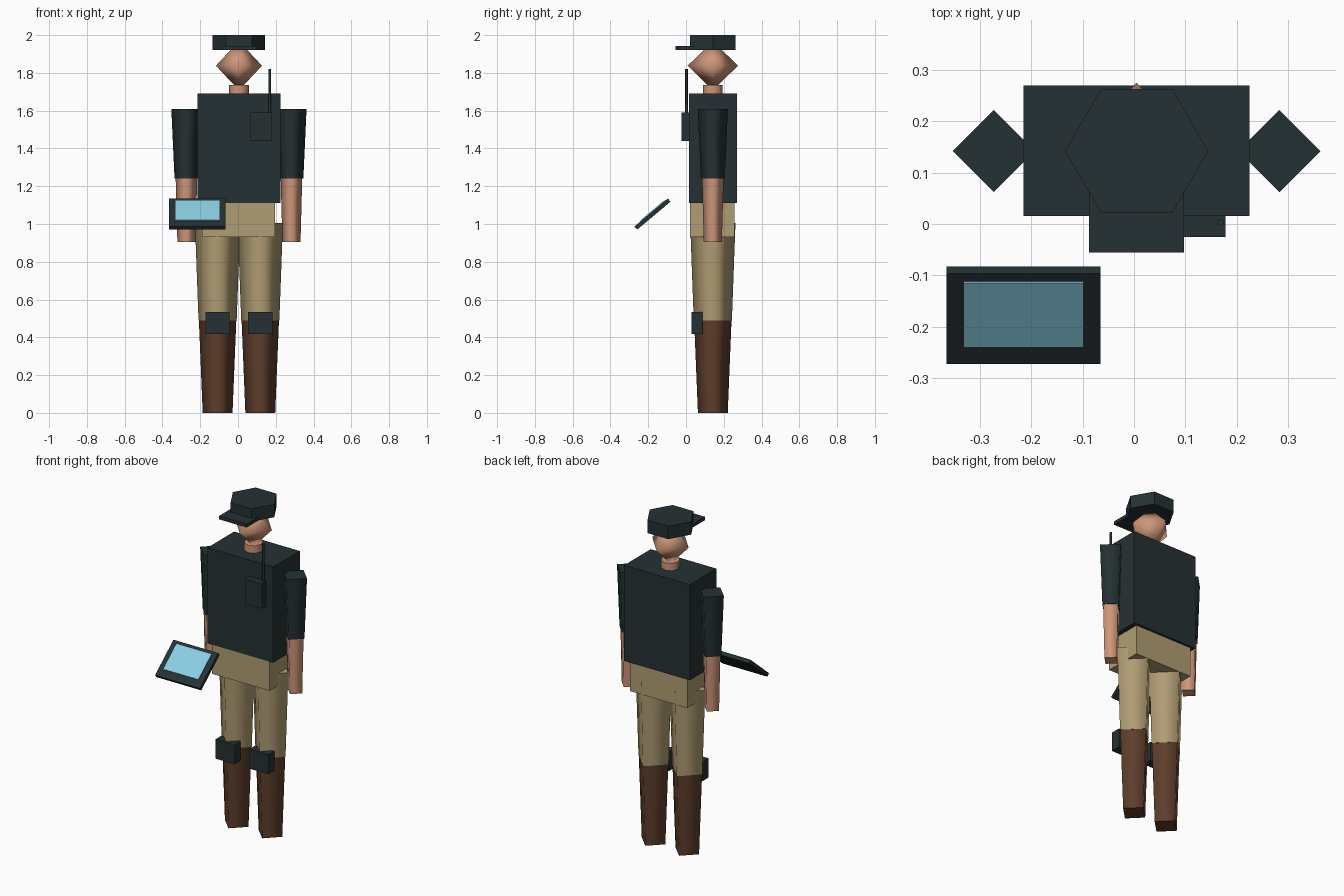
import bpy, bmesh, math
from mathutils import Matrix, Vector

if "Cube" in bpy.data.objects:
    bpy.data.objects.remove(bpy.data.objects["Cube"], do_unlink=True)

# Body axis
CX, CY = 0.005, 0.142


def material(name, rgb):
    lin = [((c / 255 + 0.055) / 1.055) ** 2.4 for c in rgb] + [1]
    m = bpy.data.materials.new(name)
    m.use_nodes = True
    m.diffuse_color = lin
    bsdf = m.node_tree.nodes["Principled BSDF"]
    bsdf.inputs["Base Color"].default_value = lin
    bsdf.inputs["Roughness"].default_value = 0.9
    return m


DARK = material("dark slate", (37, 49, 51))
TAN = material("khaki", (176, 157, 115))
SKIN = material("skin", (206, 151, 121))
BOOT = material("brown leather", (94, 62, 43))
GLASS = material("screen blue", (138, 207, 229))


def finish(name, bm, mat, smooth=False):
    bmesh.ops.recalc_face_normals(bm, faces=bm.faces)
    for f in bm.faces:
        # flat end caps, smooth sides
        f.smooth = smooth and abs(f.normal.z) < 0.9
    me = bpy.data.meshes.new(name)
    bm.to_mesh(me)
    bm.free()
    me.materials.append(mat)
    ob = bpy.data.objects.new(name, me)
    bpy.context.collection.objects.link(ob)
    return ob


def box(name, mat, x, y, z):
    bm = bmesh.new()
    size = [b - a for a, b in (x, y, z)]
    mid = [(a + b) / 2 for a, b in (x, y, z)]
    bmesh.ops.create_cube(bm, size=1, matrix=Matrix.LocRotScale(mid, None, size))
    return finish(name, bm, mat)


def tube(name, mat, x, z0, z1, r0, r1, sides=4, turn=0, y=CY, smooth=True):
    bm = bmesh.new()
    place = Matrix.Translation((x, y, (z0 + z1) / 2)) @ Matrix.Rotation(turn, 4, "Z")
    bmesh.ops.create_cone(bm, cap_ends=True, segments=sides, radius1=r0,
                          radius2=r1, depth=z1 - z0, matrix=place)
    return finish(name, bm, mat, smooth)


# Torso, hips and neck
box("torso", DARK, (-0.215, 0.225), (0.016, 0.27), (1.11, 1.69))
box("hips", TAN, (-0.19, 0.197), (0.022, 0.256), (0.93, 1.11))
tube("neck", SKIN, CX, 1.68, 1.735, 0.0525, 0.0525, sides=8)

# Head: a smooth-shaded double pyramid
bm = bmesh.new()
radii = Vector((0.122, 0.133, 0.13))
for axis in range(3):
    for sign in (-1, 1):
        p = Vector((CX, CY, 1.838))
        p[axis] += sign * radii[axis]
        bm.verts.new(p)
bmesh.ops.convex_hull(bm, input=bm.verts)
finish("head", bm, SKIN, True)

# Cap
tube("cap", DARK, CX, 1.922, 2.0, 0.139, 0.139, sides=6,
     turn=math.radians(30), smooth=False)
box("cap_brim", DARK, (-0.088, 0.097), (-0.055, 0.1), (1.922, 1.943))

# Arms and legs on both sides
for side, s in (("left", 1), ("right", -1)):
    arm, leg = CX + s * 0.278, CX + s * 0.113
    tube(side + "_sleeve", DARK, arm, 1.24, 1.61, 0.063, 0.08)
    tube(side + "_forearm", SKIN, arm, 0.905, 1.24, 0.048, 0.057)
    tube(side + "_trouser_leg", TAN, leg, 0.49, 1.005, 0.101, 0.12)
    tube(side + "_boot", BOOT, leg, 0, 0.49, 0.079, 0.099)
    box(side + "_knee_pad", DARK, (leg - 0.064, leg + 0.064), (0.03, 0.088), (0.418, 0.535))

# Chest radio with aerial
box("radio", DARK, (0.065, 0.178), (-0.025, 0.03), (1.44, 1.59))
tube("radio_aerial", DARK, 0.168, 1.58, 1.82, 0.007, 0.007, sides=6, y=0.003)

# Tilted tablet with a thin screen plate
tilt = Matrix.Translation((-0.215, -0.1775, 1.0525)) @ Matrix.Rotation(math.radians(40), 4, "X")
tablet = box("tablet", DARK, (-0.15, 0.15), (-0.115, 0.115), (-0.011, 0.011))
screen = box("tablet_screen", GLASS, (-0.117, 0.117), (-0.069, 0.095), (0.01, 0.0155))
for ob in (tablet, screen):
    ob.matrix_world = tilt
